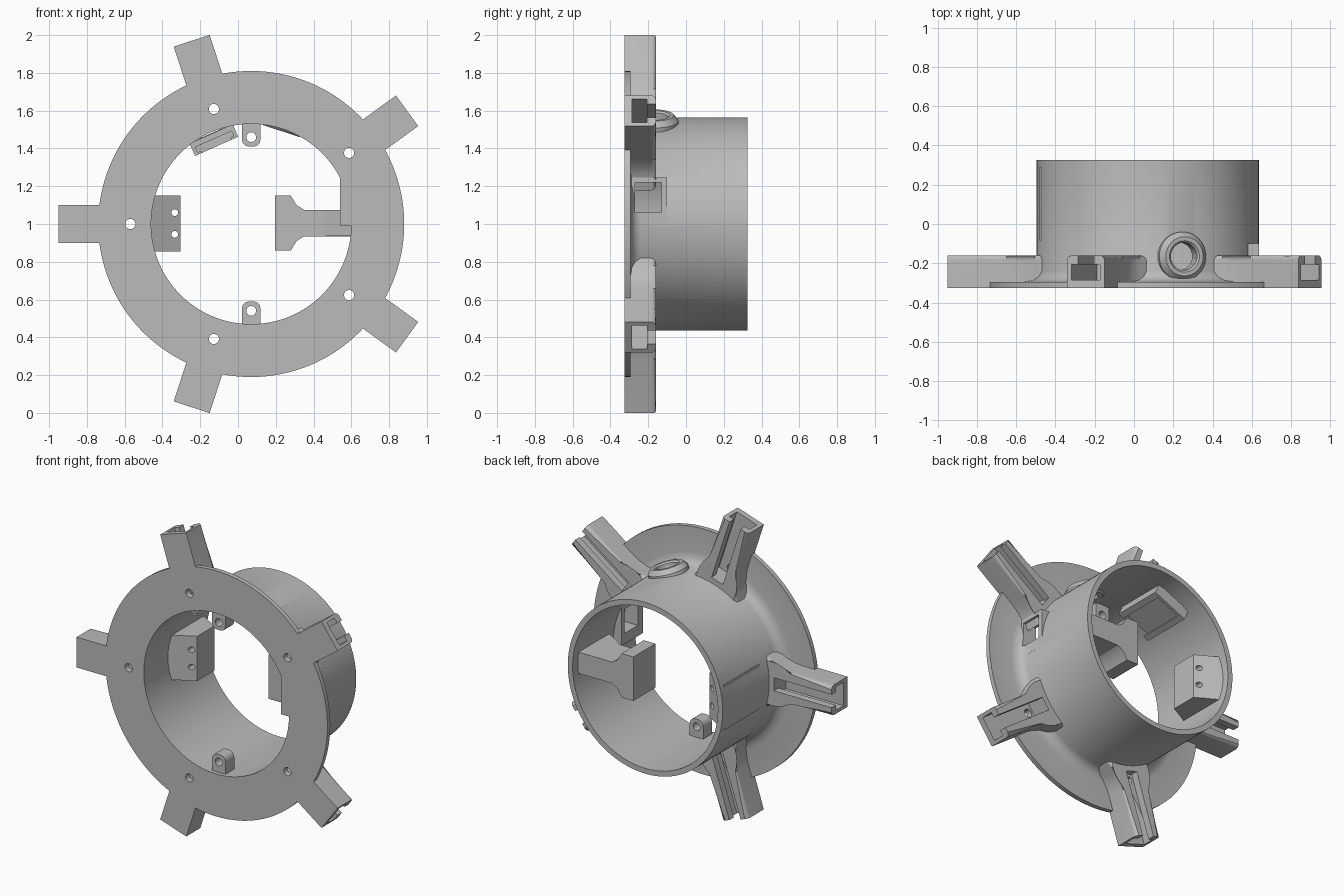
import bpy, bmesh
from math import radians, cos, sin, pi, tau
from mathutils import Matrix, Vector

if "Cube" in bpy.data.objects:
    bpy.data.objects.remove(bpy.data.objects["Cube"])

grey = bpy.data.materials.new("plain_grey")
grey.use_nodes = True
grey.diffuse_color = (0.5, 0.5, 0.5, 1)
grey.node_tree.nodes["Principled BSDF"].inputs["Base Color"].default_value = (0.5, 0.5, 0.5, 1)

HUB = Matrix.Translation((0.07, 0, 1))
FRONT, ARM_BACK = -0.325, -0.16
ARM_ANGLES = [36 + 72 * i for i in range(5)]
parts = []


def radial(deg):
    """Frame on the hub: x outward, y along the axis, z sideways."""
    return HUB @ Matrix.Rotation(-radians(deg), 4, 'Y')


def finish(name, bm, matrix, keep=True):
    bm.transform(matrix)
    bmesh.ops.recalc_face_normals(bm, faces=bm.faces)
    mesh = bpy.data.meshes.new(name)
    bm.to_mesh(mesh)
    bm.free()
    mesh.materials.append(grey)
    ob = bpy.data.objects.new(name, mesh)
    bpy.context.collection.objects.link(ob)
    if keep:
        parts.append(ob)
    else:
        ob.hide_render = True
    return ob


def prism_mesh(pts, lo, hi, axis='y'):
    """Extrude a polygon along one axis."""
    place = {'x': lambda a, b, t: (t, a, b),
             'y': lambda a, b, t: (a, t, b),
             'z': lambda a, b, t: (a, b, t)}[axis]
    bm = bmesh.new()
    ends = [[bm.verts.new(place(a, b, t)) for a, b in pts] for t in (lo, hi)]
    bm.faces.new(ends[0])
    bm.faces.new(ends[1])
    n = len(pts)
    for i in range(n):
        j = (i + 1) % n
        bm.faces.new((ends[0][i], ends[0][j], ends[1][j], ends[1][i]))
    return bm


def prism(name, pts, lo, hi, axis='y', matrix=Matrix(), keep=True):
    return finish(name, prism_mesh(pts, lo, hi, axis), matrix, keep)


def box(name, x, y, z, matrix=Matrix(), keep=True):
    rect = [(x[0], z[0]), (x[1], z[0]), (x[1], z[1]), (x[0], z[1])]
    return prism(name, rect, y[0], y[1], 'y', matrix, keep)


def disc(a, b, r, n=24):
    return [(a + r * cos(tau * i / n), b + r * sin(tau * i / n)) for i in range(n)]


def lathe(name, profile, matrix, n):
    """Turn a closed (radius, height) profile about local y."""
    bm = bmesh.new()
    rings = [[bm.verts.new((r * cos(tau * i / n), h, r * sin(tau * i / n)))
              for r, h in profile] for i in range(n)]
    m = len(profile)
    for i in range(n):
        a, b = rings[i], rings[(i + 1) % n]
        for k in range(m):
            q = (k + 1) % m
            bm.faces.new((a[k], a[q], b[q], b[k]))
    return finish(name, bm, matrix)


def combine(ob, others, operation='DIFFERENCE'):
    """Apply booleans, then drop the helper objects."""
    for other in others:
        mod = ob.modifiers.new("cut", 'BOOLEAN')
        mod.operation, mod.solver, mod.object = operation, 'EXACT', other
    bpy.context.view_layer.update()
    deps = bpy.context.evaluated_depsgraph_get()
    mesh = bpy.data.meshes.new_from_object(ob.evaluated_get(deps))
    ob.modifiers.clear()
    ob.data = mesh
    for other in others:
        bpy.data.objects.remove(other)


def screw_hole(deg):
    return prism("hole_cutter", disc(0.64, 0, 0.027), -0.4, -0.1, 'y', radial(deg), False)


# Flange and sleeve turned as one piece, with a small fillet between them
body = lathe("flange_and_sleeve",
             [(0.53, FRONT), (0.81, FRONT), (0.81, -0.295), (0.64, -0.295), (0.60, -0.287),
              (0.577, -0.268), (0.565, -0.24), (0.565, 0.325), (0.53, 0.325)], HUB, 128)

# Side window housing, joined to the sleeve and opened through
housing = box("window_housing", (0.54, 0.635), (FRONT + 0.001, -0.10), (0.99, 1.245), keep=False)
combine(body, [housing], 'UNION')
window = box("window_cutter", (0.45, 0.75), (-0.27, -0.13), (1.06, 1.22), keep=False)
port = prism("port_cutter", disc(-0.165, 0, 0.07, 32), 0.45, 0.7, 'x', radial(72), False)
combine(body, [window, port] + [screw_hole(a) for a in ARM_ANGLES])

# Round port boss on the sleeve
lathe("port_boss", [(0.07, 0.517), (0.10, 0.517), (0.125, 0.54), (0.125, 0.575), (0.10, 0.605),
                    (0.08, 0.605), (0.07, 0.595)],
      radial(72) @ Matrix.Translation((0, -0.165, 0)) @ Matrix.Rotation(-pi / 2, 4, 'Z'), 40)

# Five arms with a flared root, rounded back edges and a T-shaped channel
side = [(0.536, 0.17), (0.575, 0.145), (0.61, 0.12), (0.66, 0.105), (0.72, 0.1), (1.02, 0.1)]
outline = side + [(r, -w) for r, w in reversed(side)]
for i, deg in enumerate(ARM_ANGLES):
    bm = prism_mesh(outline, FRONT, ARM_BACK)
    long_edges = [e for e in bm.edges
                  if all(v.co.y > ARM_BACK - 0.001 for v in e.verts)
                  and abs(e.verts[0].co.x - e.verts[1].co.x) > 0.01]
    bmesh.ops.bevel(bm, geom=long_edges, offset=0.025, segments=4, profile=0.5, affect='EDGES')
    arm = finish(f"arm_{i + 1}", bm, radial(deg))
    cavity = box("cavity_cutter", (0.60, 1.1), (-0.285, -0.207), (-0.077, 0.077), radial(deg), False)
    slot = box("slot_cutter", (0.60, 1.1), (-0.22, -0.1), (-0.043, 0.043), radial(deg), False)
    combine(arm, [cavity, slot, screw_hole(deg)])

# Rounded screw lugs at the top and bottom of the bore
lug_side = [(0.545, 0.05), (0.45, 0.05), (0.43, 0.045), (0.416, 0.032), (0.41, 0.015)]
for name, deg in (("upper_lug", 90), ("lower_lug", -90)):
    lug = prism(name, lug_side + [(r, -w) for r, w in reversed(lug_side)],
                -0.30, -0.21, 'y', radial(deg))
    combine(lug, [prism("hole_cutter", disc(0.46, 0, 0.026), -0.4, -0.1, 'y', radial(deg), False)])

# Tapered mounting block on the right wall with two screw holes
block = prism("right_mount_block", [(-0.48, -0.085), (-0.305, 0.01), (-0.305, 0.19), (-0.48, 0.29)],
              0.855, 1.15, 'z')
combine(block, [prism("hole_cutter", disc(-0.335, z, 0.018, 16), -0.2, 0.4, 'y', keep=False)
                for z in (0.945, 1.06)])

# T-shaped mount on the left wall, with a gusset at its root
prism("left_mount", [(0.195, 0.86), (0.28, 0.86), (0.31, 0.91), (0.35, 0.935), (0.61, 0.935),
                     (0.61, 1.075), (0.35, 1.075), (0.31, 1.10), (0.28, 1.15), (0.195, 1.15)],
      0.04, 0.27)
prism("left_mount_gusset", [(0.45, 0.041), (0.61, -0.06), (0.61, 0.05), (0.45, 0.05)],
      0.936, 1.074, 'z')

# Framed clip under the sleeve roof
clip = radial(114)
box("clip_plate", (0.492, 0.522), (-0.14, 0.20), (-0.115, 0.115), clip)
for s, label in ((-1, "left"), (1, "right")):
    box(f"clip_{label}_rail", (0.45, 0.528), (-0.14, 0.20), sorted((s * 0.105, s * 0.125)), clip)
    box(f"clip_{label}_lip", (0.45, 0.462), (-0.14, 0.20), sorted((s * 0.085, s * 0.11)), clip)
box("clip_end_stop", (0.45, 0.525), (0.18, 0.20), (-0.11, 0.11), clip)

# Smooth the round surfaces and keep the edges sharp
bpy.ops.object.select_all(action='DESELECT')
for ob in parts:
    ob.select_set(True)
bpy.context.view_layer.objects.active = body
bpy.ops.object.shade_smooth_by_angle(angle=radians(30))
